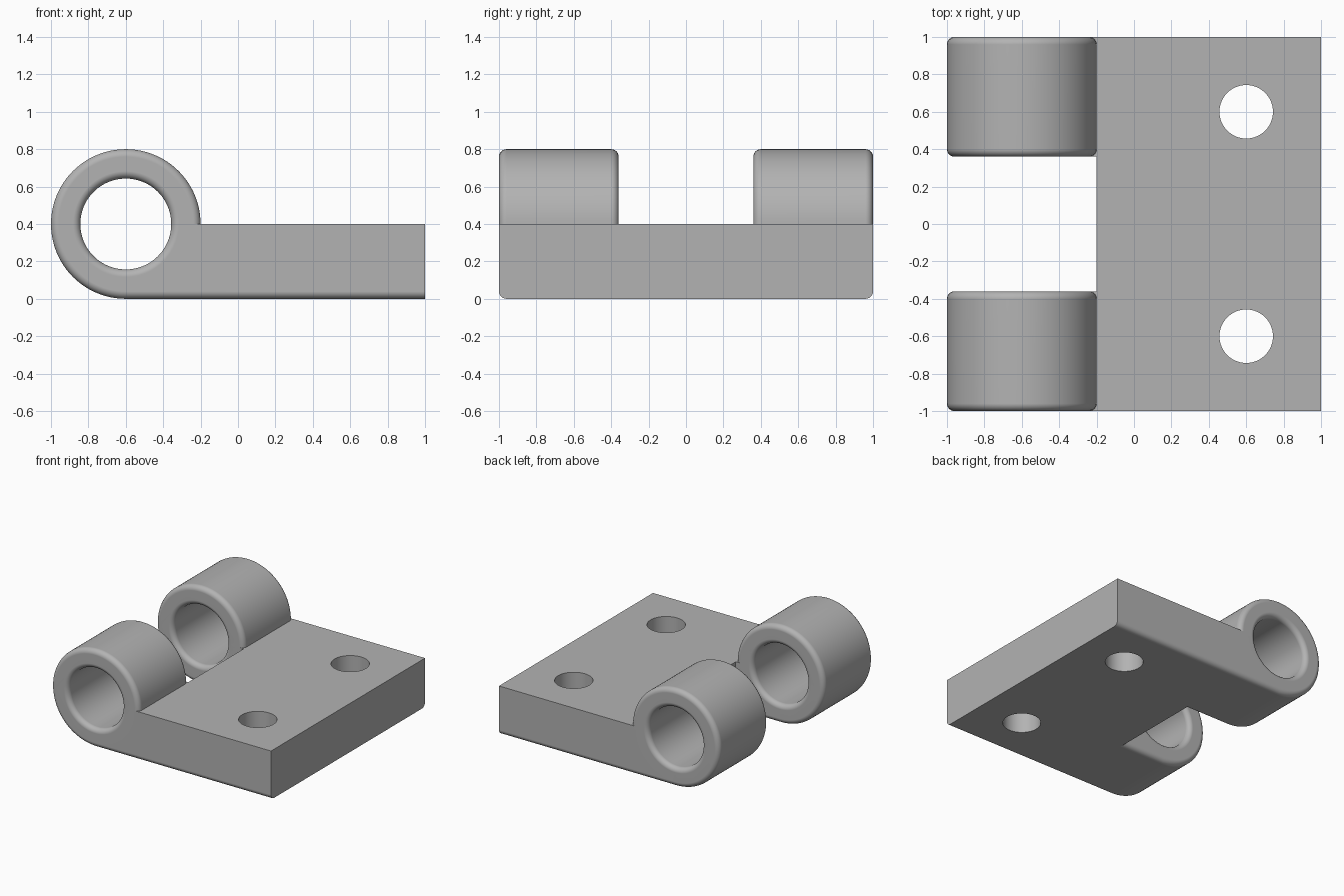
import bpy, bmesh, math

cube = bpy.data.objects.get("Cube")
if cube:
    bpy.data.objects.remove(cube)

PIN_X, PIN_Z = -0.6, 0.4      # knuckle axis
OUTER, BORE, FILLET = 0.4, 0.243, 0.04
STEPS = 6

steel = bpy.data.materials.new("plain_grey")
steel.use_nodes = True
steel.diffuse_color = (0.45, 0.45, 0.45, 1)
steel.node_tree.nodes["Principled BSDF"].inputs["Base Color"].default_value = (0.45, 0.45, 0.45, 1)


def make_object(name, bm):
    bmesh.ops.recalc_face_normals(bm, faces=bm.faces)
    mesh = bpy.data.meshes.new(name)
    bm.to_mesh(mesh)
    bm.free()
    mesh.materials.append(steel)
    obj = bpy.data.objects.new(name, mesh)
    bpy.context.collection.objects.link(obj)
    return obj


def lathe_y(name, profile, segments=96):
    """Solid of rings (radius, y) around the knuckle axis."""
    bm = bmesh.new()
    rings = []
    for r, y in profile:
        rings.append([bm.verts.new((PIN_X + r * math.cos(a), y, PIN_Z + r * math.sin(a)))
                      for a in (2 * math.pi * i / segments for i in range(segments))])
    for a, b in zip(rings, rings[1:]):
        for i in range(segments):
            j = (i + 1) % segments
            bm.faces.new((a[i], a[j], b[j], b[i]))
    bm.faces.new(rings[0])
    bm.faces.new(rings[-1])
    return make_object(name, bm)


def slab(name, x0, x1, y0, y1):
    """Block along x with rounded lower side edges."""
    bm = bmesh.new()
    section = [(y1, PIN_Z), (y0, PIN_Z)]
    arc = [math.pi / 2 * i / STEPS for i in range(STEPS + 1)]
    section += [(y0 + FILLET * (1 - math.cos(a)), FILLET * (1 - math.sin(a))) for a in arc]
    section += [(y1 - FILLET * (1 - math.cos(a)), FILLET * (1 - math.sin(a))) for a in reversed(arc)]
    end = bm.faces.new([bm.verts.new((x0, y, z)) for y, z in section])
    new = bmesh.ops.extrude_face_region(bm, geom=[end], use_keep_orig=True)["geom"]
    bmesh.ops.translate(bm, vec=(x1 - x0, 0, 0),
                        verts=[v for v in new if isinstance(v, bmesh.types.BMVert)])
    return make_object(name, bm)


def combine(target, tool, operation):
    mod = target.modifiers.new(operation, "BOOLEAN")
    mod.operation, mod.solver, mod.object = operation, "EXACT", tool
    bpy.context.view_layer.objects.active = target
    bpy.ops.object.modifier_apply(modifier=mod.name)
    bpy.data.objects.remove(tool)


# Flat leaf
leaf = slab("hinge_leaf", -0.2, 1, -1, 1)

# Arms and rounded knuckles
angles = [math.pi / 2 * i / STEPS for i in range(STEPS + 1)]
spans = [(-1, -0.36), (0.36, 1)]
for y0, y1 in spans:
    combine(leaf, slab("arm", PIN_X, 0, y0, y1), "UNION")
    rim = [(OUTER - FILLET * (1 - math.sin(a)), FILLET * (1 - math.cos(a))) for a in angles]
    profile = [(r, y0 + d) for r, d in rim] + [(r, y1 - d) for r, d in reversed(rim)]
    combine(leaf, lathe_y("knuckle", profile), "UNION")

# Pin bores with rounded mouths
for y0, y1 in spans:
    lip = [(BORE + FILLET * (1 - math.sin(a)), FILLET * (1 - math.cos(a))) for a in angles]
    mouth = BORE + FILLET
    profile = [(mouth, y0 - 0.05)] + [(r, y0 + d) for r, d in lip]
    profile += [(r, y1 - d) for r, d in reversed(lip)] + [(mouth, y1 + 0.05)]
    combine(leaf, lathe_y("bore_cutter", profile), "DIFFERENCE")

# Screw holes
for y in (-0.6, 0.6):
    bm = bmesh.new()
    bmesh.ops.create_cone(bm, cap_ends=True, segments=64, radius1=0.143, radius2=0.143, depth=1)
    bmesh.ops.translate(bm, verts=bm.verts, vec=(0.6, y, 0.2))
    combine(leaf, make_object("screw_hole_cutter", bm), "DIFFERENCE")

# Smooth curved walls, flat faces stay flat
bpy.ops.object.select_all(action="DESELECT")
leaf.select_set(True)
bpy.context.view_layer.objects.active = leaf
bpy.ops.object.shade_smooth_by_angle(angle=math.radians(30))
weighted = leaf.modifiers.new("flat_face_normals", "WEIGHTED_NORMAL")
weighted.keep_sharp = True
